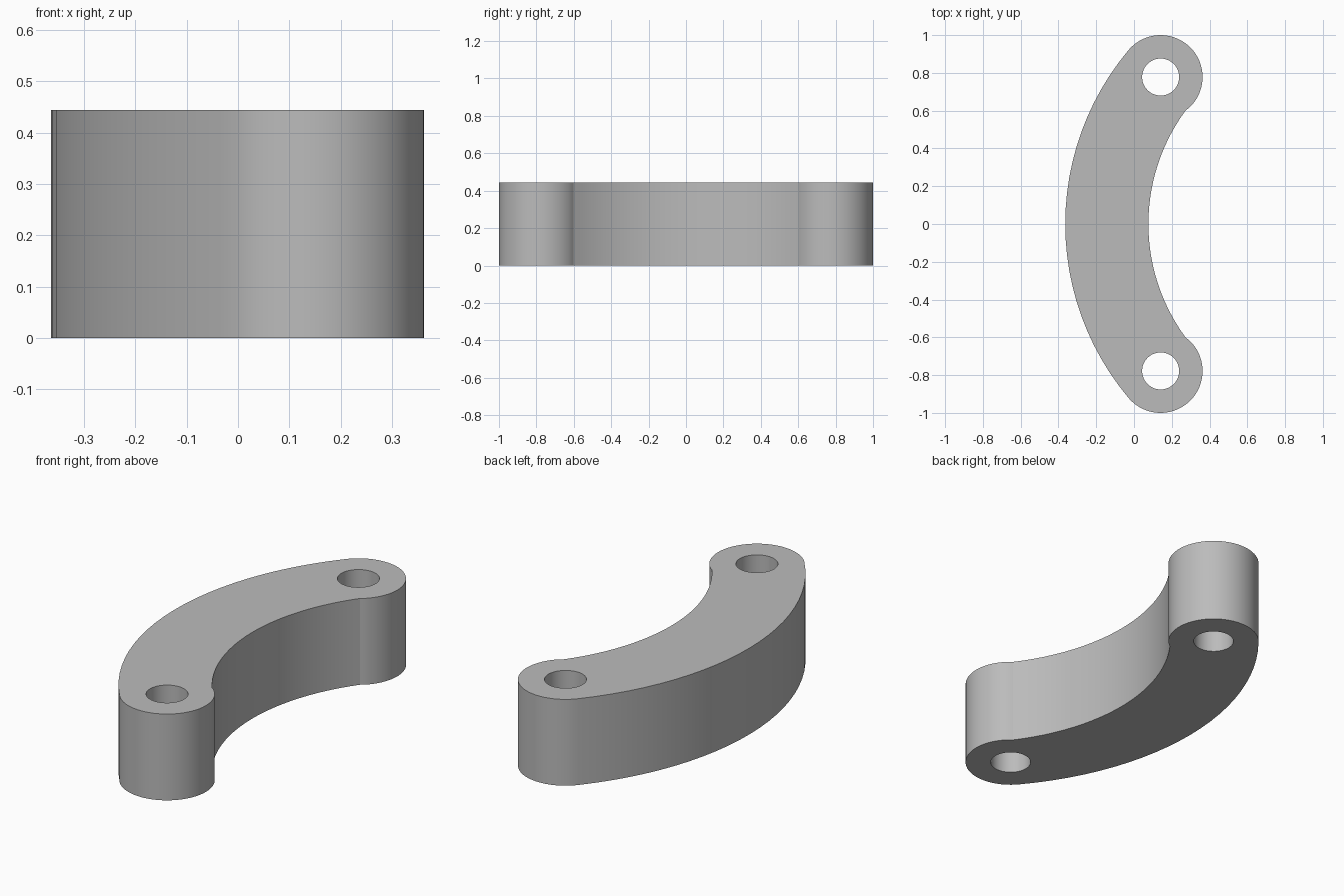
import bpy, bmesh
from math import atan2, cos, sin, pi, hypot

cube = bpy.data.objects.get("Cube")
if cube:
    bpy.data.objects.remove(cube)

HEIGHT = 0.444
END_X, END_Y, END_R = 0.141, 0.778, 0.222
HOLE_R = 0.098

grey = bpy.data.materials.new("plain grey")
grey.use_nodes = True
grey.diffuse_color = (0.5, 0.5, 0.5, 1)
grey.node_tree.nodes["Principled BSDF"].inputs["Base Color"].default_value = (0.5, 0.5, 0.5, 1)


def arc(cx, cy, r, a0, a1, n):
    """Points along an arc, both ends included."""
    return [(cx + r * cos(a0 + (a1 - a0) * i / n),
             cy + r * sin(a0 + (a1 - a0) * i / n)) for i in range(n + 1)]


def side_arc(mid_x, end, n):
    """Arc through (mid_x, 0) and the mirrored end points, from -y to +y."""
    sag = end[0] - mid_x
    r = (sag ** 2 + end[1] ** 2) / (2 * sag)
    cx = mid_x + r
    half = atan2(end[1], cx - end[0])
    return arc(cx, 0, r, pi + half, pi - half, n)


def prism(name, points, z0, z1):
    bm = bmesh.new()
    face = bm.faces.new([bm.verts.new((x, y, z0)) for x, y in points])
    side = bmesh.ops.extrude_face_region(bm, geom=[face])
    top = [v for v in side["geom"] if isinstance(v, bmesh.types.BMVert)]
    bmesh.ops.translate(bm, verts=top, vec=(0, 0, z1 - z0))
    bmesh.ops.recalc_face_normals(bm, faces=bm.faces)
    mesh = bpy.data.meshes.new(name)
    bm.to_mesh(mesh)
    bm.free()
    mesh.materials.append(grey)
    ob = bpy.data.objects.new(name, mesh)
    bpy.context.collection.objects.link(ob)
    return ob


# Outline: outer curve, round end, inner curve, round end
outer_end, inner_end = (-0.033, 0.916), (0.274, 0.602)
a_out = atan2(outer_end[1] - END_Y, outer_end[0] - END_X)
a_in = atan2(inner_end[1] - END_Y, inner_end[0] - END_X)
outer = side_arc(-0.364, outer_end, 24)
inner = side_arc(0.076, inner_end, 24)[::-1]
back_end = arc(END_X, END_Y, END_R, a_out, a_in, 36)[1:-1]
front_end = [(x, -y) for x, y in reversed(back_end)]
link = prism("curved_link", outer + back_end + inner + front_end, 0, HEIGHT)

# Bolt holes through both ends
for side in (-1, 1):
    circle = arc(END_X, side * END_Y, HOLE_R, 0, 2 * pi, 48)[:-1]
    cutter = prism("hole_cutter", circle, -0.1, HEIGHT + 0.1)
    cutter.hide_render = True
    mod = link.modifiers.new("hole", "BOOLEAN")
    mod.operation, mod.solver, mod.object = "DIFFERENCE", "EXACT", cutter
    bpy.context.view_layer.objects.active = link
    bpy.ops.object.modifier_apply(modifier=mod.name)
    bpy.data.objects.remove(cutter)

# Smooth walls, sharp rims and notches
for ob in bpy.context.selected_objects:
    ob.select_set(False)
link.select_set(True)
bpy.context.view_layer.objects.active = link
bpy.ops.object.shade_smooth_by_angle(angle=0.2)
